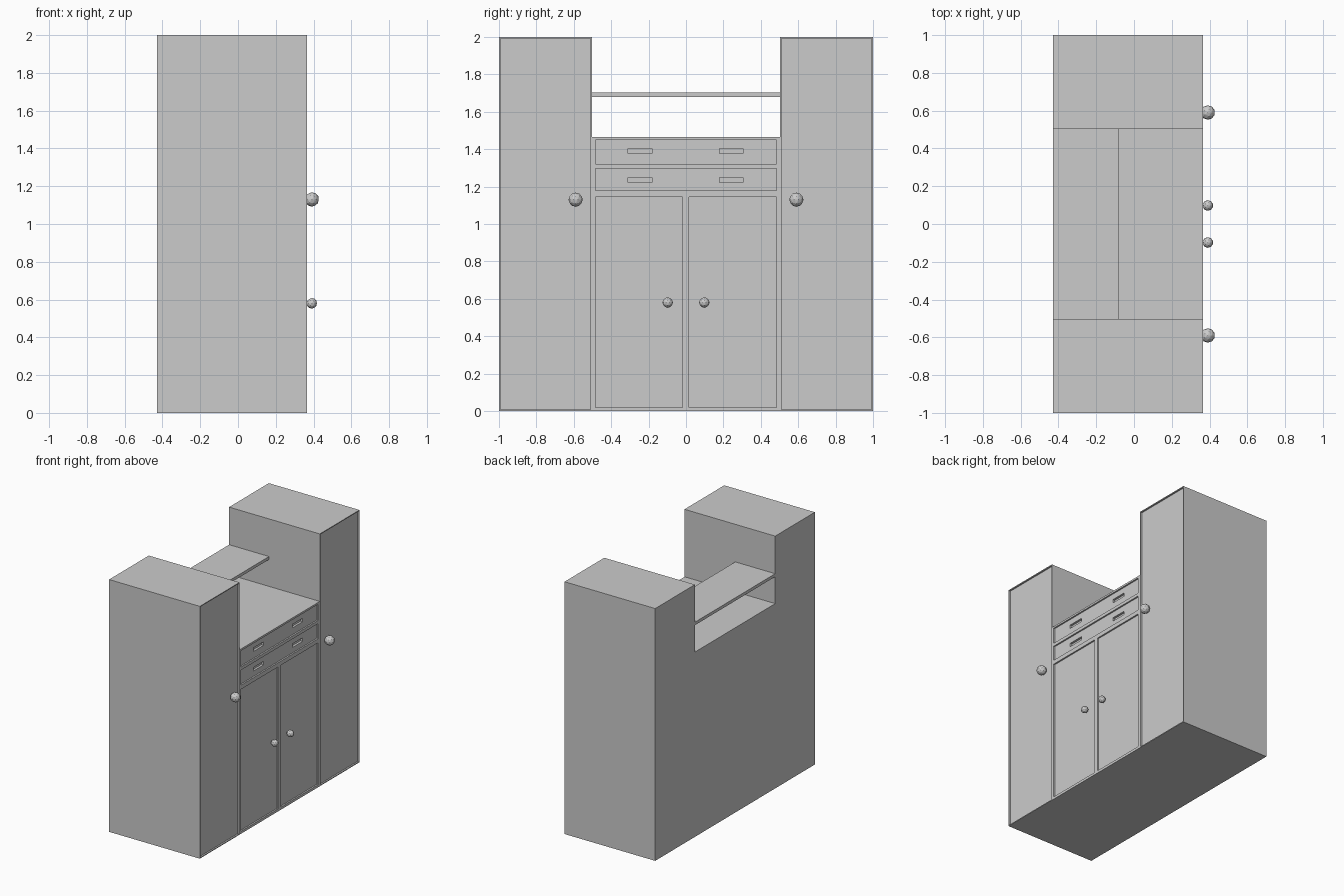
import bpy, bmesh
from mathutils import Matrix

if "Cube" in bpy.data.objects:
    bpy.data.objects.remove(bpy.data.objects["Cube"])

grey = bpy.data.materials.new("plain grey")
grey.diffuse_color = (0.6, 0.6, 0.6, 1)
grey.use_nodes = True
grey.node_tree.nodes["Principled BSDF"].inputs["Base Color"].default_value = grey.diffuse_color

BACK, FRONT = -0.43, 0.365


def add_box(bm, x0, x1, y0, y1, z0, z1):
    size = Matrix.Diagonal((x1 - x0, y1 - y0, z1 - z0, 1))
    place = Matrix.Translation(((x0 + x1) / 2, (y0 + y1) / 2, (z0 + z1) / 2))
    bmesh.ops.create_cube(bm, size=1, matrix=place @ size)


def finish(name, bm):
    me = bpy.data.meshes.new(name)
    bm.to_mesh(me)
    bm.free()
    me.materials.append(grey)
    ob = bpy.data.objects.new(name, me)
    bpy.context.collection.objects.link(ob)
    return ob


def boxes(name, *dims):
    bm = bmesh.new()
    for d in dims:
        add_box(bm, *d)
    return finish(name, bm)


def carve(ob, name, *dims):
    cutter = boxes(name, *dims)
    cutter.hide_render = True
    cutter.display_type = 'WIRE'
    m = ob.modifiers.new(name, 'BOOLEAN')
    m.operation, m.solver, m.object = 'DIFFERENCE', 'EXACT', cutter


# tall side cupboards, each with a door set back inside a thin frame
for side, y0, y1 in (("left", -1, -0.503), ("right", 0.503, 1)):
    bm = bmesh.new()
    add_box(bm, BACK, FRONT, y0, y1, 0, 2)
    bm.normal_update()
    door = [f for f in bm.faces if f.normal.x > 0.9]
    bmesh.ops.inset_region(bm, faces=door, thickness=0.01)
    inner = [f for f in bm.faces if f.normal.x > 0.9 and f.calc_area() > 0.5]
    bmesh.ops.inset_region(bm, faces=inner, thickness=0.0005, depth=-0.012)
    finish(side + "_tall_cupboard", bm)

# low middle unit with recessed doors and drawers
middle = boxes("middle_unit", (BACK, FRONT, -0.503, 0.503, 0, 1.465))
panel_x = (FRONT - 0.012, FRONT + 0.1)
carve(middle, "panel_cutter",
      (*panel_x, -0.485, -0.018, 0.02, 1.145),
      (*panel_x, 0.016, 0.483, 0.02, 1.145),
      (*panel_x, -0.485, 0.483, 1.178, 1.297),
      (*panel_x, -0.485, 0.483, 1.322, 1.45))

# finger pulls sunk into the drawers
carve(middle, "finger_pull_cutter",
      *[(FRONT - 0.03, FRONT + 0.05, y, y + 0.128, z - 0.014, z + 0.014)
        for y in (-0.31, 0.178) for z in (1.235, 1.39)])

# shelf bridging the two tall cupboards
boxes("shelf", (BACK, -0.08, -0.503, 0.503, 1.678, 1.702))

# round faceted knobs
for name, y, z, r in (("cupboard_knob", 0.59, 1.13, 0.038),
                      ("door_knob", 0.098, 0.58, 0.028)):
    for side, s in (("left", -1), ("right", 1)):
        bm = bmesh.new()
        bmesh.ops.create_icosphere(bm, subdivisions=2, radius=r,
                                   matrix=Matrix.Translation((0.391, s * y, z)))
        finish(side + "_" + name, bm)
